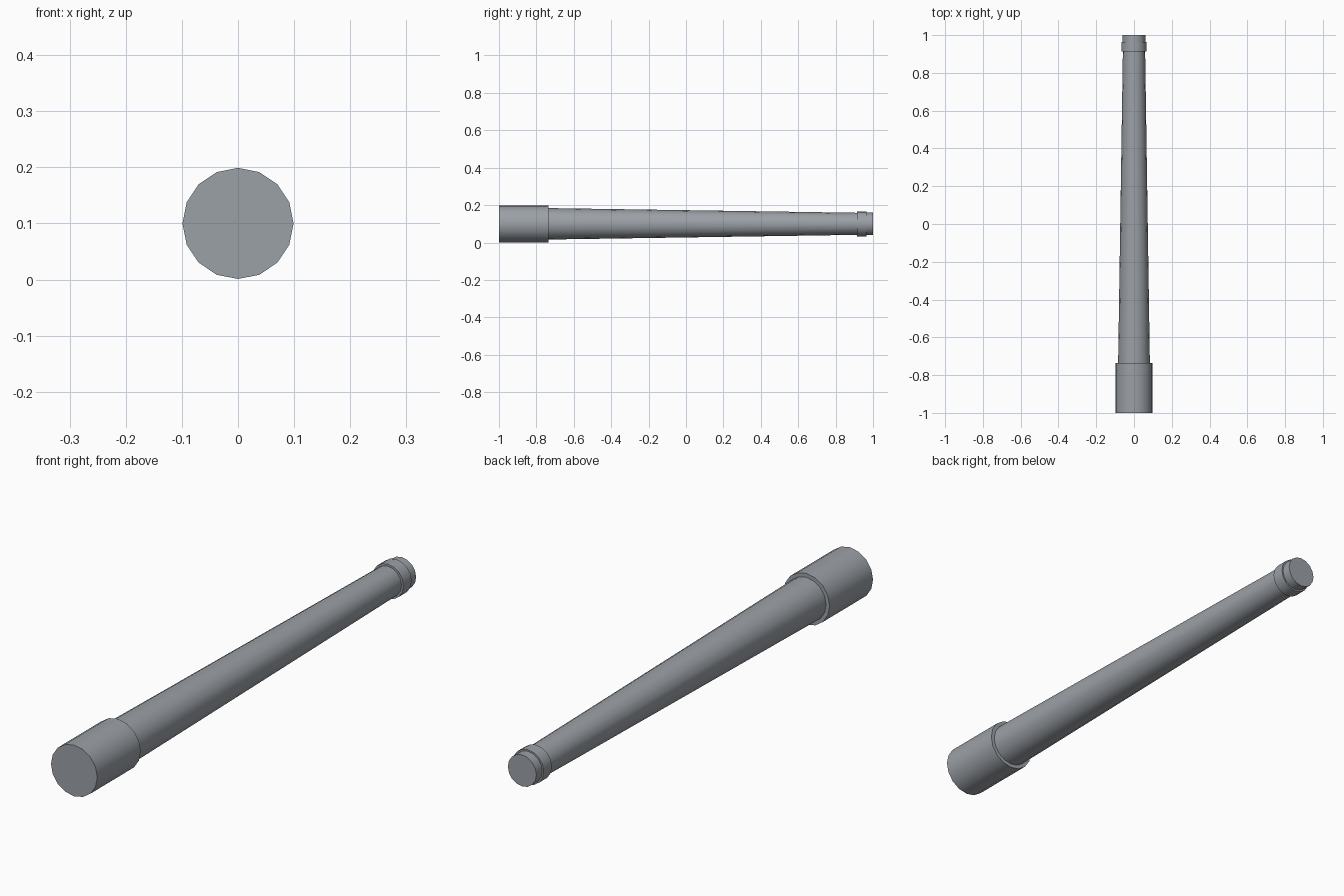
import bpy, bmesh, math

if "Cube" in bpy.data.objects:
    bpy.data.objects.remove(bpy.data.objects["Cube"])

SIDES = 16
AXIS_Z = 0.1

# (y, radius) outline: breech sleeve, tapered tube, collar, muzzle tip
PROFILE = [
    (-1.0, 0.099), (-0.735, 0.099),
    (-0.735, 0.084), (0.914, 0.059),
    (0.914, 0.067), (0.964, 0.067),
    (0.964, 0.061), (1.0, 0.061),
]


def lathe_along_y(name, profile):
    bm = bmesh.new()
    rings = []
    for y, r in profile:
        rings.append([bm.verts.new((r * math.cos(a), y, AXIS_Z + r * math.sin(a)))
                      for a in (2 * math.pi * i / SIDES for i in range(SIDES))])
    for a, b in zip(rings, rings[1:]):
        for i in range(SIDES):
            j = (i + 1) % SIDES
            bm.faces.new((a[i], a[j], b[j], b[i]))
    # flat end caps
    bm.faces.new(rings[0])
    bm.faces.new(rings[-1])
    bmesh.ops.recalc_face_normals(bm, faces=bm.faces)
    mesh = bpy.data.meshes.new(name)
    bm.to_mesh(mesh)
    bm.free()
    obj = bpy.data.objects.new(name, mesh)
    bpy.context.collection.objects.link(obj)
    return obj


# Dark blue-grey metal
metal = bpy.data.materials.new("gunmetal")
metal.diffuse_color = (0.33, 0.355, 0.385, 1.0)
metal.use_nodes = True
metal.node_tree.nodes["Principled BSDF"].inputs["Base Color"].default_value = metal.diffuse_color

# Stepped, tapered barrel
barrel = lathe_along_y("barrel", PROFILE)
barrel.data.materials.append(metal)
bpy.context.view_layer.objects.active = barrel
barrel.select_set(True)
bpy.ops.object.shade_smooth_by_angle(angle=math.radians(35))
